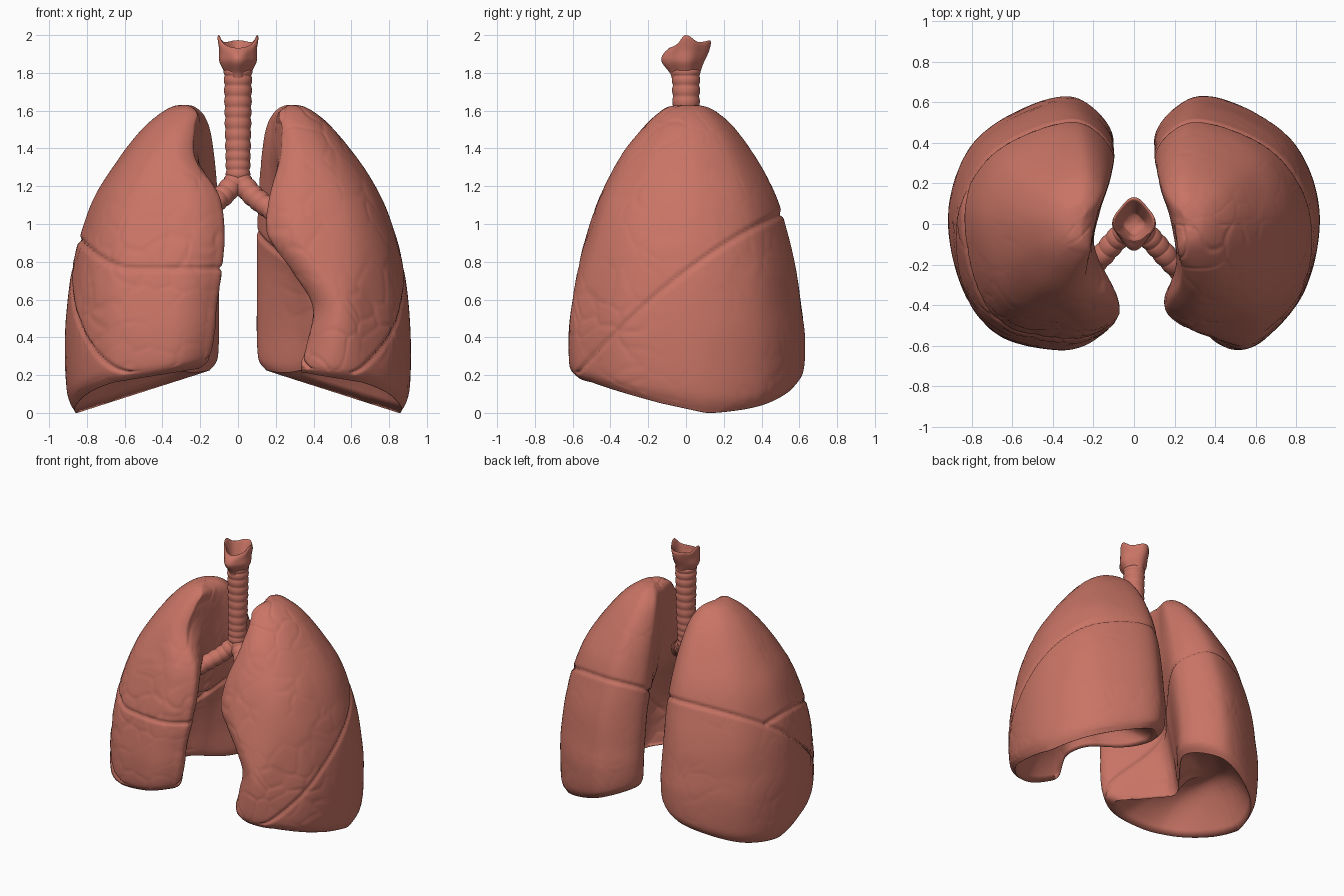
import bpy, bmesh, math
from mathutils import Vector, noise

if "Cube" in bpy.data.objects:
    bpy.data.objects.remove(bpy.data.objects["Cube"])

tissue = bpy.data.materials.new("salmon tissue")
tissue.diffuse_color = (0.58, 0.175, 0.13, 1)
tissue.use_nodes = True
tissue.node_tree.nodes["Principled BSDF"].inputs["Base Color"].default_value = tissue.diffuse_color


def catmull(p0, p1, p2, p3, t):
    return [0.5 * (2 * b + (c - a) * t + (2 * a - 5 * b + 4 * c - d) * t * t
                   + (3 * b - a - 3 * c + d) * t ** 3)
            for a, b, c, d in zip(p0, p1, p2, p3)]


def smooth_path(pts, steps, closed=False):
    n, out = len(pts), []
    for i in range(n if closed else n - 1):
        q = [pts[(i + k) % n] if closed else pts[min(max(i + k, 0), n - 1)]
             for k in (-1, 0, 1, 2)]
        out += [catmull(*q, s / steps) for s in range(steps)]
    return out if closed else out + [list(pts[-1])]


def skin(bm, rings):
    """Join equal rings of points with quads and return the vertex rings."""
    vr = [[bm.verts.new(p) for p in r] for r in rings]
    for a, b in zip(vr, vr[1:]):
        for i in range(len(a)):
            j = (i + 1) % len(a)
            bm.faces.new((a[i], a[j], b[j], b[i]))
    return vr


def fan(bm, ring, tip):
    v = bm.verts.new(tip)
    for i in range(len(ring)):
        bm.faces.new((ring[i], ring[(i + 1) % len(ring)], v))


def finish(bm, name):
    bmesh.ops.recalc_face_normals(bm, faces=bm.faces[:])
    me = bpy.data.meshes.new(name)
    bm.to_mesh(me)
    bm.free()
    me.materials.append(tissue)
    me.shade_smooth()
    ob = bpy.data.objects.new(name, me)
    bpy.context.collection.objects.link(ob)
    return ob


# Lung levels: height, outer x, front y, back y, inner back x
LEVELS = [(0.0, .865, -.57, .57, .15), (.1, .905, -.615, .61, .11),
          (.35, .915, -.62, .62, .10), (.55, .905, -.605, .60, .10),
          (.75, .88, -.575, .575, .10), (.95, .83, -.525, .53, .10),
          (1.15, .755, -.455, .47, .11), (1.35, .63, -.35, .365, .125),
          (1.5, .51, -.235, .26, .15), (1.58, .42, -.155, .175, .185),
          (1.62, .35, -.09, .105, .23), (1.63, .30, -.02, .03, .27)]
TOP = [(.22, .20), (.225, .20), (.215, .21), (.25, .25), (.28, .28)]
# Inner front x and medial hollow x for each level
NOTCHED = [(.34, .48), (.34, .48), (.38, .47), (.395, .45), (.29, .39),
           (.16, .28), (.17, .24)] + TOP
FULL = [(.22, .46), (.17, .45), (.14, .42), (.125, .38), (.095, .32),
        (.08, .25), (.105, .20)] + TOP


def section(xo, yf, yb, xb, xf, xm):
    h, w, v = yb - yf, xo - xb, xo - xf
    return [(xb, yb - .18 * h), (xb + .22 * w, yb), (xb + .55 * w, yb - .04 * h),
            (xb + .86 * w, yb - .19 * h), (xo, yb - .45 * h),
            (xo - .08 * w, yf + .25 * h), (xo - .3 * w, yf + .06 * h),
            (xf + .28 * v, yf), (xf + .05 * v, yf + .05 * h), (xf, yf + .14 * h),
            (xm, yf + .38 * h), (.35 * xb + .65 * xm, yf + .56 * h)]


def rim(x, y):
    bump = .1 * math.exp(-((x - .4) / .2) ** 2 - ((y + .05) / .25) ** 2)
    f = min(1, max(0, (.1 - y) / .6))
    return .32 * max(0, .85 - x) * (1 - .5 * f) + .13 * f + bump


def groove(d, width):
    return math.exp(-(d / width) ** 2)


def carve(co, nor, middle_fissure):
    """Depth of fissures and fine lobule creases at a surface point."""
    x, y, z = abs(co.x), co.y, co.z
    if nor.z < -.5 or z < .05:
        return 0
    oblique = .75 + .757 * y - .313 * y * y
    depth = .016 * groove((z - oblique) / 1.25, .011)
    if middle_fissure and z > oblique and y < .25:
        out = max(0, x - .55)
        depth += .016 * groove((z - .765 - 1.8 * out ** 2) / (1 + 2 * out), .011)
    p = co * 6 + noise.noise_vector(co * 5) * .5
    d = noise.voronoi(p)[0]
    patch = min(1, max(0, noise.noise(co * 3) + .35))
    front = 1 if y < 0 else .4
    depth += .005 * patch * front * groove(d[1] - d[0], .12)
    return depth + .003 * noise.noise(co * 4)


def lung(name, side, inner, middle_fissure):
    rows = [a + b for a, b in zip(LEVELS, inner)]
    rings = []
    for z, *par in smooth_path(rows, 14):
        ring = []
        for x, y in smooth_path(section(*par), 24, True):
            lift = rim(x, y) * max(0, 1 - z / .8) ** 2
            ring.append(Vector((side * x, y, z + lift)))
        rings.append(ring)
    # hollow underside that fits over the diaphragm
    c, under = Vector((side * .66, 0, .40)), []
    for k in range(1, 15):
        s = k / 15
        under.append([Vector((c.x + (p.x - c.x) * s, c.y + (p.y - c.y) * s,
                              c.z + (p.z - c.z) * s ** 2.5)) for p in rings[0]])
    bm = bmesh.new()
    vr = skin(bm, under + rings)
    fan(bm, vr[0], c)
    fan(bm, vr[-1], sum(rings[-1], Vector()) / len(rings[-1]))
    bmesh.ops.recalc_face_normals(bm, faces=bm.faces[:])
    bm.normal_update()
    moves = [(v, v.normal * -carve(v.co, v.normal, middle_fissure)) for v in bm.verts]
    for v, m in moves:
        v.co += m
    return finish(bm, name)


lung("notched_lung", 1, NOTCHED, False)
lung("three_lobed_lung", -1, FULL, True)


def ringed_tube(name, pts, r0, r1, bands):
    """Tube along a path with evenly spaced cartilage bands."""
    path = [Vector(p) for p in smooth_path(pts, 30)]
    rings, n = [], len(path) - 1
    for i, p in enumerate(path):
        t = i / n
        d = (path[min(i + 1, n)] - path[max(i - 1, 0)]).normalized()
        a = d.cross(Vector((0, 1, 0))).normalized()
        b = a.cross(d)
        r = (r0 + (r1 - r0) * t) * (.93 + .11 * abs(math.sin(math.pi * bands * t)) ** .6)
        rings.append([p + (a * math.cos(q) + b * math.sin(q)) * r
                      for q in (math.tau * k / 40 for k in range(40))])
    bm = bmesh.new()
    vr = skin(bm, rings)
    fan(bm, vr[0], path[0])
    fan(bm, vr[-1], path[-1])
    return finish(bm, name)


# Windpipe and its two branches
ringed_tube("windpipe", [(0, -.01, 1.18), (0, -.005, 1.35), (0, 0, 1.6), (0, 0, 1.82)],
            .06, .074, 13)
for s, label in ((1, "notched_side"), (-1, "three_lobed_side")):
    ringed_tube("bronchus_" + label,
                [(s * .01, -.01, 1.23), (s * .08, -.07, 1.15), (s * .17, -.17, 1.08),
                 (s * .27, -.27, 1.0), (s * .36, -.32, .95)], .058, .052, 10)

# Voice box: open flared cup with two side horns.
# Rows: height, half width, front depth, back depth
CUP = [(1.76, .068, .072, .068), (1.80, .07, .085, .075), (1.86, .098, .128, .095),
       (1.91, .10, .125, .12), (1.955, .108, .10, .132), (1.965, .098, .085, .118),
       (1.91, .075, .08, .085), (1.84, .05, .05, .05)]
rings = []
for z, w, f, b in smooth_path(CUP, 6):
    ring = []
    for k in range(64):
        q = math.tau * k / 64
        cx, sy = math.cos(q), math.sin(q)
        pinch = 1 - .13 * math.sin(2 * q) ** 2
        up = max(0, min(1, (z - 1.87) / .09))
        horn = .04 * abs(cx) ** 14 + .012 * max(0, sy) ** 6 - .03 * max(0, -sy) ** 2
        ring.append((w * cx * pinch, (b if sy > 0 else f) * sy * pinch, z + up * horn))
    rings.append(ring)
top = max(p[2] for r in rings for p in r)
rings = [[(x, y, 1.76 + (z - 1.76) * .24 / (top - 1.76)) for x, y, z in r] for r in rings]
bm = bmesh.new()
vr = skin(bm, rings)
fan(bm, vr[0], (0, 0, 1.76))
fan(bm, vr[-1], (0, 0, 1.83))
finish(bm, "voice_box")
